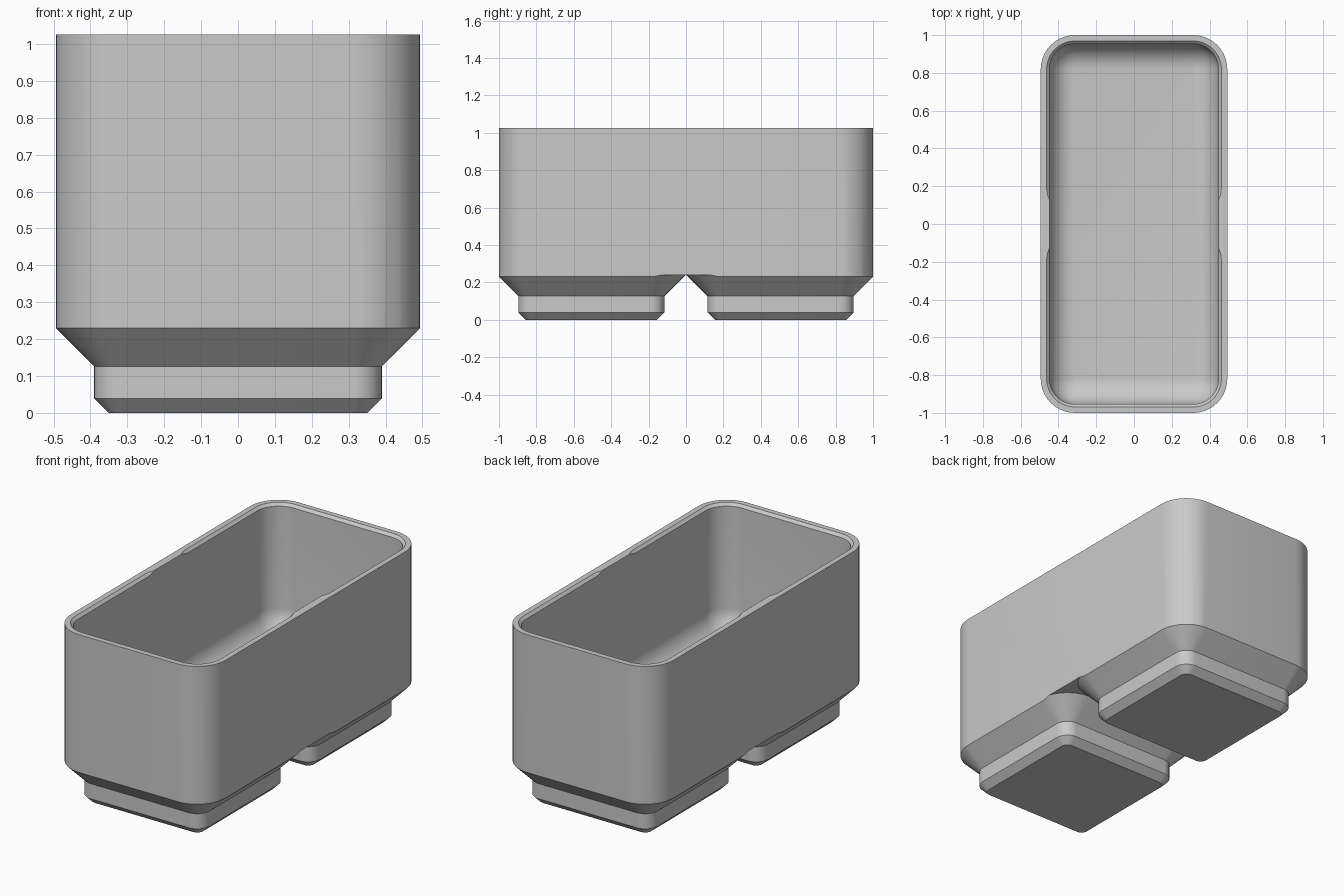
import bpy
import bmesh
import math

# Remove the default cube
if "Cube" in bpy.data.objects:
    bpy.data.objects.remove(bpy.data.objects["Cube"], do_unlink=True)

# Main dimensions
HX, HY = 0.494, 1.0          # outer half sizes
TOP = 1.025
R_OUT = 0.181                # outer corner radius
WALL = 0.046
FLOOR = 0.287
PITCH = 0.506                # half of one base unit
R_UNIT = 0.193               # corner radius of one base unit
FOOT_TOP = 0.241
SEG = 10

grey = bpy.data.materials.new("plain grey")
grey.use_nodes = True
colour = (0.59, 0.59, 0.59, 1.0)
grey.diffuse_color = colour
grey.node_tree.nodes["Principled BSDF"].inputs["Base Color"].default_value = colour


def rounded_ring(bm, hx, hy, r, z, cy):
    """One rounded-rectangle loop of vertices."""
    ring = []
    for q, (sx, sy) in enumerate([(1, 1), (-1, 1), (-1, -1), (1, -1)]):
        for i in range(SEG + 1):
            a = math.pi / 2 * (q + i / SEG)
            x = sx * (hx - r) + r * math.cos(a)
            y = sy * (hy - r) + r * math.sin(a)
            ring.append(bm.verts.new((x, y + cy, z)))
    return ring


def loft(name, sections, cy=0.0):
    """Closed solid through (half x, half y, radius, z) sections."""
    bm = bmesh.new()
    rings = [rounded_ring(bm, *s, cy) for s in sections]
    n = len(rings[0])
    for lo, hi in zip(rings, rings[1:]):
        for i in range(n):
            j = (i + 1) % n
            bm.faces.new((lo[i], lo[j], hi[j], hi[i]))
    bm.faces.new(rings[0][::-1])
    bm.faces.new(rings[-1])
    bmesh.ops.recalc_face_normals(bm, faces=bm.faces)
    mesh = bpy.data.meshes.new(name)
    bm.to_mesh(mesh)
    bm.free()
    mesh.materials.append(grey)
    obj = bpy.data.objects.new(name, mesh)
    bpy.context.collection.objects.link(obj)
    return obj


def unit_sections(pairs):
    """Square sections of one base unit, inset by d at height z."""
    return [(PITCH - d, PITCH - d, R_UNIT - d, z) for d, z in pairs]


def cut(target, cutter):
    """Subtract the cutter from the target and discard it."""
    cutter.hide_render = True
    mod = target.modifiers.new("cut", "BOOLEAN")
    mod.operation = "DIFFERENCE"
    mod.solver = "EXACT"
    mod.object = cutter
    bpy.ops.object.select_all(action="DESELECT")
    bpy.context.view_layer.objects.active = target
    target.select_set(True)
    bpy.ops.object.modifier_apply(modifier=mod.name)
    bpy.data.objects.remove(cutter, do_unlink=True)


# Outer block
bin_body = loft("bin_body", [(HX, HY, R_OUT, 0), (HX, HY, R_OUT, TOP)])

# Waste around the two stepped feet
waste = loft("foot_waste", [(0.8, 1.3, 0.1, -0.1), (0.8, 1.3, 0.1, FOOT_TOP - 0.0005)])
foot_steps = [(0.155, -0.2), (0.155, 0), (0.116, 0.039), (0.116, 0.126),
              (0, FOOT_TOP + 0.001), (-0.02, FOOT_TOP + 0.021)]
for side in (-1, 1):
    cut(waste, loft("foot_shape", unit_sections(foot_steps), side * (HY - HX)))
cut(bin_body, waste)

# Cavity with a rounded floor edge
r_in = R_OUT - WALL
cavity = []
for i in range(SEG + 1):
    a = math.pi / 2 * i / SEG
    inset = r_in * (1 - math.sin(a))
    cavity.append((HX - WALL - inset, HY - WALL - inset, max(r_in - inset, 0.002),
                   FLOOR + r_in * (1 - math.cos(a))))
cavity.append((HX - WALL, HY - WALL, r_in, TOP + 0.1))
cut(bin_body, loft("cavity", cavity))

# Chamfered stacking recess at the rim, one per base unit
lip = [(0.083, TOP - 0.04), (0.023, TOP + 0.02)]
for side in (-1, 1):
    cut(bin_body, loft("lip_recess", unit_sections(lip), side * (HY - HX)))

# Smooth rounded corners, crisp steps
bpy.ops.object.select_all(action="DESELECT")
bpy.context.view_layer.objects.active = bin_body
bin_body.select_set(True)
bpy.ops.object.shade_smooth_by_angle(angle=math.radians(30))
